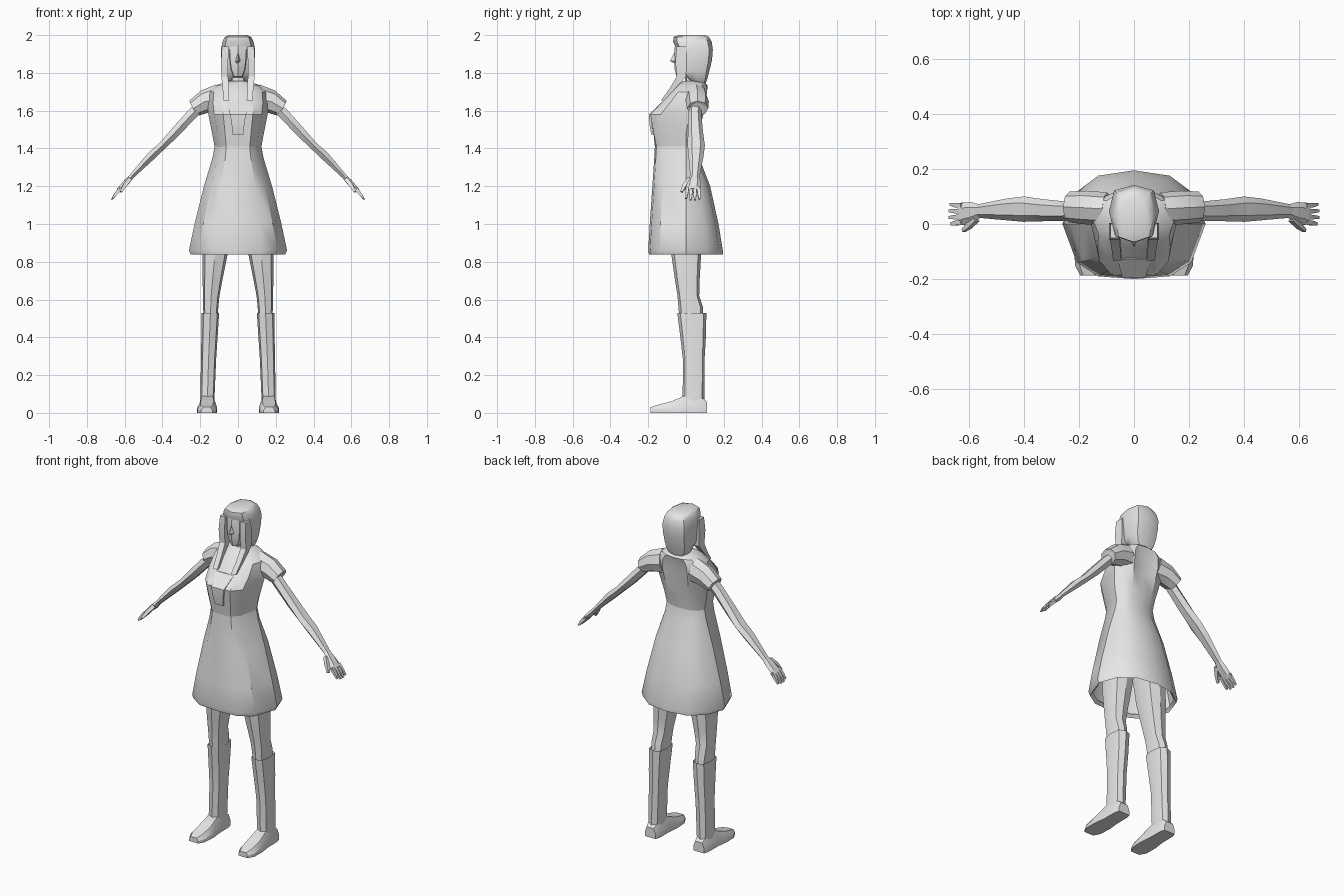
import bpy, bmesh, math
from mathutils import Vector

mat = bpy.data.materials.new("plain_grey")
mat.diffuse_color = (0.8, 0.8, 0.8, 1)


def loft(name, rings, cap_start=True, cap_end=True, mirror=False, angle=30):
    """Skin a list of equal-length point rings."""
    bm = bmesh.new()
    loops = [[bm.verts.new(p) for p in r] for r in rings]
    n = len(loops[0])
    for a, b in zip(loops, loops[1:]):
        for i in range(n):
            j = (i + 1) % n
            bm.faces.new((a[i], a[j], b[j], b[i]))
    if cap_start:
        bm.faces.new(loops[0][::-1])
    if cap_end:
        bm.faces.new(loops[-1])
    bmesh.ops.recalc_face_normals(bm, faces=bm.faces)
    me = bpy.data.meshes.new(name)
    bm.to_mesh(me)
    bm.free()
    me.materials.append(mat)
    ob = bpy.data.objects.new(name, me)
    bpy.context.collection.objects.link(ob)
    bpy.ops.object.select_all(action='DESELECT')
    ob.select_set(True)
    bpy.context.view_layer.objects.active = ob
    bpy.ops.object.shade_smooth_by_angle(angle=math.radians(angle))
    if mirror:
        ob.modifiers.new("Mirror", 'MIRROR').use_mirror_merge = False
    return ob


def box_ring(z, x0, x1, y0, y1, n=8):
    """Horizontal rounded ring filling a rectangle."""
    cx, cy, rx, ry = (x0 + x1) / 2, (y0 + y1) / 2, (x1 - x0) / 2, (y1 - y0) / 2
    pts = []
    for i in range(n):
        t = 2 * math.pi * i / n
        c, s = math.cos(t), math.sin(t)
        k = 1.12 if abs(c * s) > 0.1 else 1
        pts.append((cx + rx * c * k, cy + ry * s * k, z))
    return pts


def limb(name, stations, n=6, **kw):
    """Tube through (x, y, z, half width along y, half thickness)."""
    cs = [Vector(s[:3]) for s in stations]
    rings = []
    for i, s in enumerate(stations):
        d = (cs[min(i + 1, len(cs) - 1)] - cs[max(i - 1, 0)]).normalized()
        v = d.cross(Vector((0, 1, 0))).normalized()
        u = v.cross(d)
        off = math.pi / 4 if n == 4 else 0
        k = 1.41 if n == 4 else 1
        rings.append([cs[i] + k * (u * s[3] * math.cos(2 * math.pi * j / n + off)
                                   + v * s[4] * math.sin(2 * math.pi * j / n + off))
                      for j in range(n)])
    return loft(name, rings, mirror=True, **kw)


# Dress cross-section: half outline, back to front
HALF = [(0, 1), (.5, .9), (.85, .55), (1, 0), (.8, -.7), (.5, -.95), (0, -1)]


def dress_ring(z, w, front, back, yc=0, groove_f=0, groove_b=0):
    half = []
    for x, y in HALF:
        yy = yc + (y * (back - yc) if y > 0 else -y * (front - yc))
        if x == 0:
            yy += -groove_b if y > 0 else groove_f
        half.append((x * w, yy, z))
    return half + [(-x, y, z) for x, y, z in half[-2:0:-1]]


# Skirt, open below with a small turned hem
loft("skirt", [dress_ring(*r) for r in (
    (.855, .235, -.18, .18), (.838, .25, -.195, .195), (.86, .26, -.2, .195),
    (1.0, .23, -.192, .172), (1.2, .18, -.178, .128),
    (1.35, .135, -.168, .07), (1.41, .124, -.165, .06))],
    cap_start=False, cap_end=False, angle=35)

# Bodice with bust and neckline hollows
loft("bodice", [dress_ring(*r) for r in (
    (1.41, .124, -.165, .06), (1.48, .137, -.18, .075, 0, .008, .01),
    (1.58, .157, -.2, .10, .02, .02, .025), (1.64, .165, -.14, .112, .04, .012, .03),
    (1.70, .16, -.08, .118, .05, 0, .025), (1.735, .115, -.045, .115, .05),
    (1.757, .05, -.015, .09, .04))], cap_start=False, angle=35)

# Neckline panel
loft("neckline_panel", [[(-w, y, z), (w, y, z), (w, y + .012, z), (-w, y + .012, z)]
     for w, y, z in ((.028, -.184, 1.475), (.034, -.194, 1.53),
                     (.042, -.196, 1.58), (.06, -.128, 1.645))])

# Sleeves
limb("sleeve", [(.10, .055, 1.665, .06, .075), (.175, .06, 1.648, .061, .062),
                (.236, .062, 1.612, .056, .045), (.23, .062, 1.617, .04, .032)],
     n=8, angle=35)

# Arms
limb("arm", [(.18, .05, 1.645, .035, .032), (.25, .047, 1.575, .035, .032),
             (.33, .05, 1.488, .04, .03), (.40, .054, 1.415, .046, .024),
             (.46, .053, 1.36, .04, .026), (.57, .047, 1.245, .024, .014)], n=6)

# Hands
limb("palm", [(.56, .047, 1.255, .024, .014), (.59, .042, 1.222, .038, .018),
              (.632, .036, 1.18, .041, .012)], n=6)
for i in range(4):
    y0, y1 = .066 - .02 * i, .072 - .024 * i
    reach = (.93, 1, 1, .88)[i]
    limb("finger_%d" % (i + 1), [
        (.622, y0, 1.19, .009, .010),
        (.648, (y0 + y1) / 2, 1.158, .008, .008),
        (.622 + .048 * reach, y1, 1.19 - .062 * reach, .005, .004)], n=4)
limb("thumb", [(.575, .022, 1.235, .014, .011), (.60, -.008, 1.203, .010, .010),
               (.62, -.024, 1.17, .006, .006)], n=4)

# Legs
loft("leg", [box_ring(*r) for r in (
    (1.1, .015, .175, -.09, .09), (.84, .055, .188, -.078, .08),
    (.7, .083, .187, -.058, .072), (.62, .098, .186, -.045, .07),
    (.56, .104, .185, -.04, .09), (.5, .108, .182, -.035, .092))], mirror=True)

# Boot shafts
loft("boot_shaft", [box_ring(*r) for r in (
    (.5, .11, .18, -.03, .09), (.528, .10, .192, -.046, .108),
    (.40, .108, .194, -.03, .105), (.28, .116, .196, -.016, .098),
    (.06, .125, .2, -.018, .098))], mirror=True)

# Shoes, lofted from heel to toe
loft("shoe", [[(cx - w, y, 0), (cx + w, y, 0), (cx + w, y, h * .45),
               (cx + w * .65, y, h), (cx - w * .65, y, h), (cx - w, y, h * .45)]
     for y, cx, w, h in ((.11, .162, .036, .06), (.08, .162, .044, .085),
                         (-.01, .162, .045, .09), (-.075, .163, .053, .062),
                         (-.15, .165, .05, .042), (-.187, .165, .03, .03))],
     mirror=True)

# Neck and face
loft("face", [box_ring(*r) for r in (
    (1.72, -.045, .045, -.005, .085), (1.775, -.036, .036, -.005, .08),
    (1.78, -.026, .026, -.05, .08), (1.82, -.044, .044, -.06, .09),
    (1.87, -.052, .052, -.062, .1), (1.92, -.054, .054, -.062, .1),
    (1.97, -.05, .05, -.055, .1))])

# Nose
loft("nose", [[(-w, -.05, z), (0, y, z), (w, -.05, z)] for w, y, z in (
    (.012, -.06, 1.85), (.016, -.085, 1.863), (.006, -.064, 1.905))])

# Hair cap
loft("hair", [box_ring(z, -w, w, f, b) for z, w, f, b in (
    (1.735, .04, .05, .1), (1.765, .07, .01, .112), (1.81, .083, -.028, .124),
    (1.87, .088, -.038, .138), (1.925, .091, -.05, .142),
    (1.965, .082, -.068, .136), (1.99, .07, -.066, .122),
    (2.0, .05, -.04, .1))], angle=40)

# Front hair strands
loft("hair_strand", [[(a, y, z), (b, y, z), (b, y + t, z), (a, y + t, z)]
     for a, b, y, t, z in ((.05, .085, -.05, .05, 1.94), (.052, .09, -.056, .06, 1.86),
                           (.052, .088, -.05, .05, 1.78), (.05, .082, -.085, .03, 1.72),
                           (.046, .076, -.132, .025, 1.655))], mirror=True)
